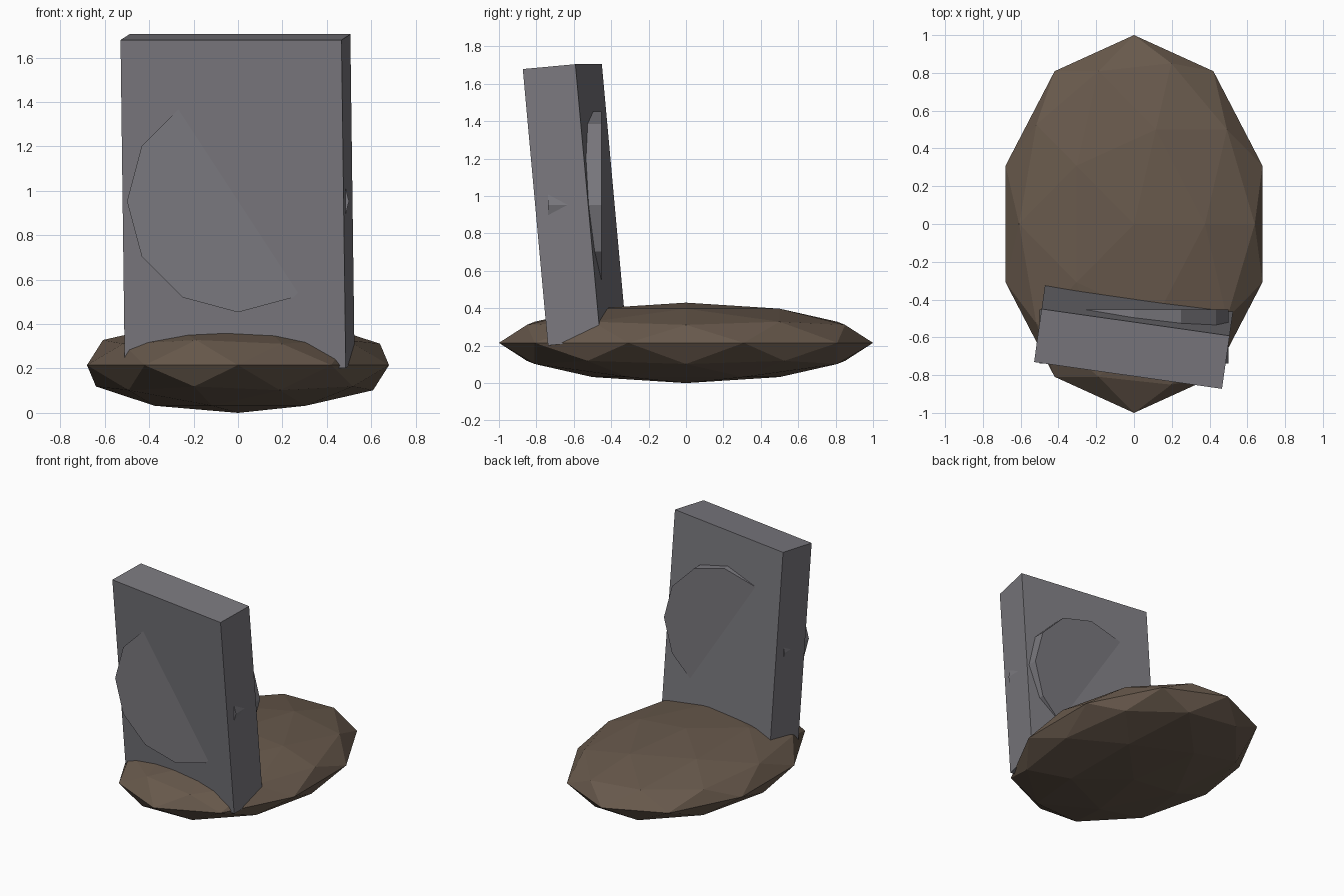
import bpy
import math

if "Cube" in bpy.data.objects:
    bpy.data.objects.remove(bpy.data.objects["Cube"])


def material(name, rgb):
    m = bpy.data.materials.new(name)
    m.diffuse_color = (*rgb, 1.0)
    m.use_nodes = True
    m.node_tree.nodes["Principled BSDF"].inputs["Base Color"].default_value = m.diffuse_color
    return m


def finish(name, scale, mat):
    ob = bpy.context.object
    ob.name = name
    ob.scale = scale
    ob.data.materials.append(mat)
    return ob


stone = material("grey stone", (0.195, 0.19, 0.21))
earth = material("brown earth", (0.138, 0.10, 0.072))

# Flattened low-poly earth mound
bpy.ops.mesh.primitive_ico_sphere_add(subdivisions=2, radius=1, location=(0, 0, 0.215))
finish("earth_mound", (0.715, 1.0, 0.215), earth)

# Leaning, slightly twisted headstone slab
bpy.ops.mesh.primitive_cube_add(size=1, location=(-0.002, -0.594, 0.953),
                                rotation=(math.radians(5.25), 0, math.radians(-8.1)))
finish("headstone_slab", (1.005, 0.285, 1.484), stone)

# Upright twelve-sided disc set in the slab, its rim poking through the faces
bpy.ops.mesh.primitive_cylinder_add(vertices=12, radius=0.5, depth=0.286,
                                    location=(0, -0.596, 0.953),
                                    rotation=(math.radians(90), 0, 0))
finish("headstone_disc", (1, 1, 1), stone)
